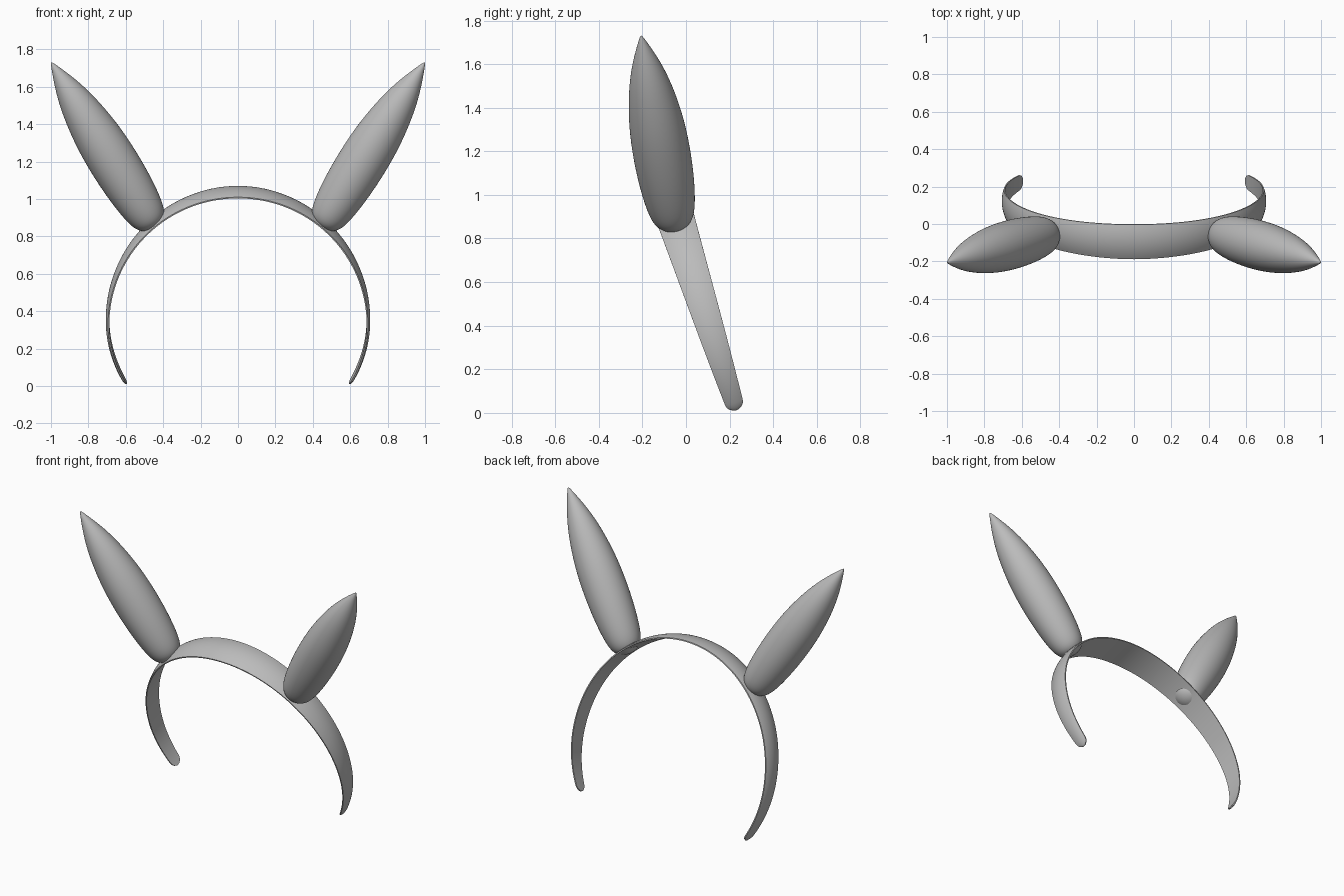
import bpy, bmesh, math
from mathutils import Vector

cube = bpy.data.objects.get("Cube")
if cube:
    bpy.data.objects.remove(cube, do_unlink=True)

GREY = 0.5
material = bpy.data.materials.new("plain grey")
material.use_nodes = True
material.diffuse_color = (GREY, GREY, GREY, 1)
material.node_tree.nodes["Principled BSDF"].inputs["Base Color"].default_value = (GREY, GREY, GREY, 1)


def loft(name, rings, sharp_angle):
    """Skin closed rings of points, capping both ends."""
    bm = bmesh.new()
    rows = [[bm.verts.new(p) for p in ring] for ring in rings]
    n = len(rows[0])
    for a, b in zip(rows, rows[1:]):
        for i in range(n):
            j = (i + 1) % n
            bm.faces.new((a[i], a[j], b[j], b[i]))
    bm.faces.new(rows[0])
    bm.faces.new(rows[-1])
    bmesh.ops.recalc_face_normals(bm, faces=bm.faces)
    mesh = bpy.data.meshes.new(name)
    bm.to_mesh(mesh)
    bm.free()
    mesh.materials.append(material)
    obj = bpy.data.objects.new(name, mesh)
    bpy.context.collection.objects.link(obj)
    bpy.ops.object.select_all(action="DESELECT")
    obj.select_set(True)
    bpy.context.view_layer.objects.active = obj
    bpy.ops.object.shade_smooth_by_angle(angle=math.radians(sharp_angle))
    return obj


# Headband: tilted, tapering arc with a domed outside and a flat inside
RADIUS, CENTRE_Z, TILT = 0.69, 0.345, math.radians(17.8)
SWEEP = math.radians(120.5)
across = Vector((0, math.cos(TILT), math.sin(TILT)))


def band_ring(s):
    u = abs(s)
    a = math.pi / 2 - s * SWEEP
    z_radius = RADIUS if math.sin(a) > 0 else RADIUS * 0.94
    z = CENTRE_Z + z_radius * math.sin(a)
    centre = Vector((RADIUS * math.cos(a), 0.235 - 0.318 * z, z))
    out = Vector((math.cos(a), -math.sin(TILT) * math.sin(a), math.cos(TILT) * math.sin(a)))
    half = 0.0975 - 0.0575 * u ** 1.5
    # Round off the tips
    left = (1 - u) * SWEEP * RADIUS
    if left < half:
        half *= max(0.3, math.sqrt(1 - (1 - left / half) ** 2))
    dome = 0.2 * half
    steps = [i / 6 - 1 for i in range(13)]
    outer = [centre + across * half * t + out * (0.005 + dome * (1 - t * t)) for t in steps]
    inner = [centre + across * half * t - out * 0.002 for t in reversed(steps)]
    return outer + inner


# Extra rings crowd towards the tips so they round smoothly
rings = [band_ring(math.sin(i / 80 * math.pi / 2)) for i in range(-80, 81)]
loft("headband", rings, 40)

# Ears: pointed spindles with blunt bases, as (distance along axis, radius)
profile = [(-0.027, 0.012), (-0.02, 0.045), (0.0, 0.078), (0.04, 0.1), (0.11, 0.115),
           (0.22, 0.127), (0.35, 0.133), (0.5, 0.131), (0.63, 0.118), (0.76, 0.096),
           (0.87, 0.066), (0.96, 0.032), (1.01, 0.011), (1.026, 0.003)]
for side, name in ((1, "left_ear"), (-1, "right_ear")):
    base = Vector((side * 0.46, -0.055, 0.87))
    axis = (Vector((side * 0.998, -0.206, 1.73)) - base).normalized()
    right = axis.cross(Vector((0, 1, 0))).normalized()
    front = axis.cross(right)
    turns = [math.tau * i / 32 for i in range(32)]
    ear = loft(name, [[base + axis * d + (right * math.cos(t) + front * math.sin(t)) * r
                       for t in turns] for d, r in profile], 180)
    smooth = ear.modifiers.new("smooth", "SUBSURF")
    smooth.levels = smooth.render_levels = 2
